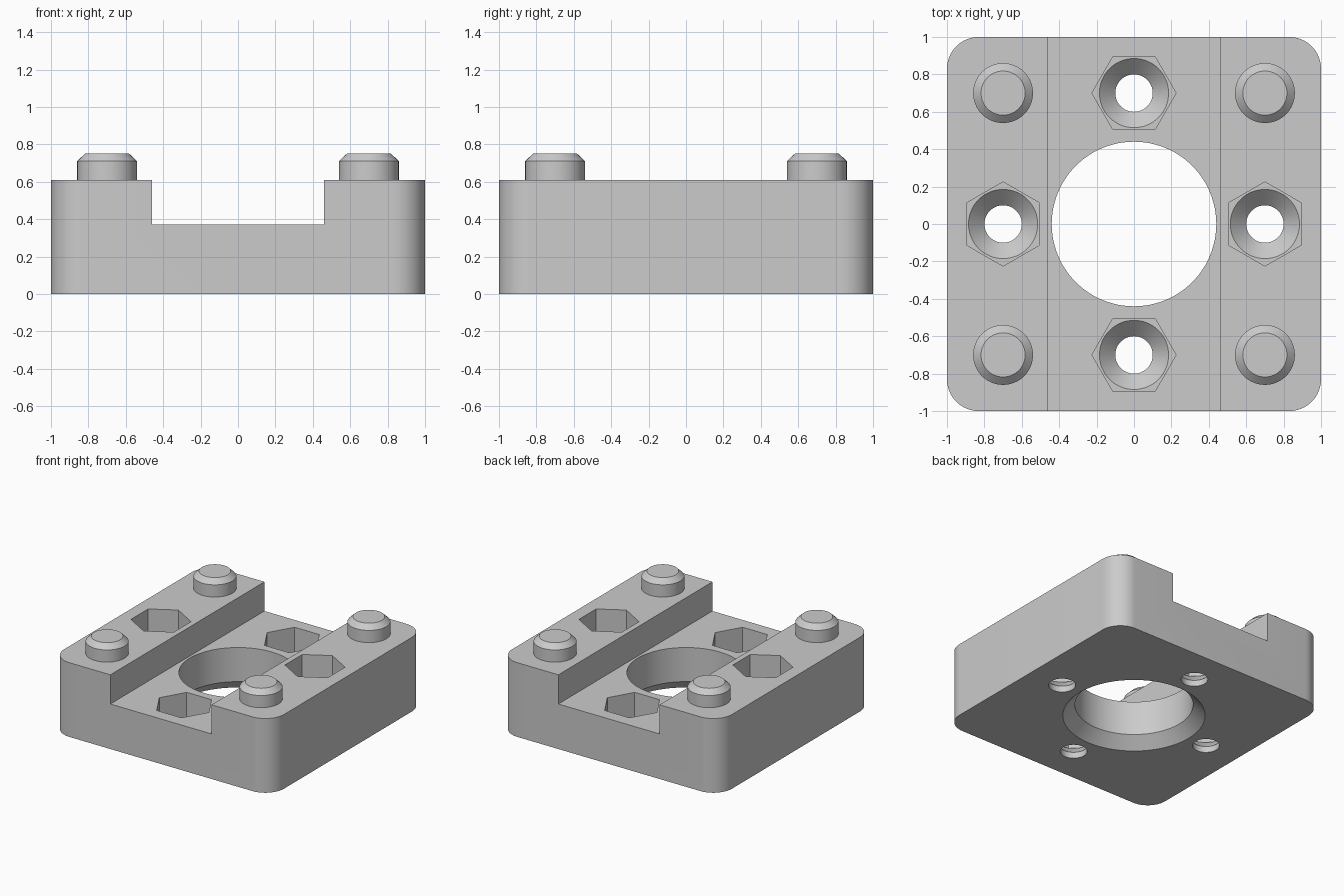
import bpy
import bmesh
from math import pi, cos, sin

cube = bpy.data.objects.get("Cube")
if cube:
    bpy.data.objects.remove(cube)

grey = bpy.data.materials.new("plain grey")
grey.use_nodes = True
grey.diffuse_color = (0.6, 0.6, 0.6, 1)
grey.node_tree.nodes["Principled BSDF"].inputs["Base Color"].default_value = (0.6, 0.6, 0.6, 1)


def new_object(name, bm):
    bmesh.ops.recalc_face_normals(bm, faces=bm.faces)
    mesh = bpy.data.meshes.new(name)
    bm.to_mesh(mesh)
    bm.free()
    mesh.materials.append(grey)
    obj = bpy.data.objects.new(name, mesh)
    bpy.context.collection.objects.link(obj)
    return obj


def box(name, x, y, z0, z1):
    bm = bmesh.new()
    bmesh.ops.create_cube(bm, size=1)
    for v in bm.verts:
        v.co = (v.co.x * x, v.co.y * y, z1 if v.co.z > 0 else z0)
    return bm


def turned(name, profile, at=(0, 0), sides=64, turn=0):
    """Closed solid from a list of (radius, height) rings."""
    bm = bmesh.new()
    rings = []
    for r, z in profile:
        angles = [turn + 2 * pi * i / sides for i in range(sides)]
        rings.append([bm.verts.new((at[0] + r * cos(a), at[1] + r * sin(a), z)) for a in angles])
    for low, high in zip(rings, rings[1:]):
        for i in range(sides):
            j = (i + 1) % sides
            bm.faces.new((low[i], low[j], high[j], high[i]))
    bm.faces.new(rings[0][::-1])
    bm.faces.new(rings[-1])
    return new_object(name, bm)


def cut(target, cutter):
    mod = target.modifiers.new("cut", "BOOLEAN")
    mod.operation = "DIFFERENCE"
    mod.solver = "EXACT"
    mod.object = cutter
    bpy.context.view_layer.objects.active = target
    bpy.ops.object.modifier_apply(modifier=mod.name)
    bpy.data.objects.remove(cutter)


# Block with rounded upright corners
bm = box("block", 2, 2, 0, 0.61)
upright = [e for e in bm.edges if abs(e.verts[0].co.z - e.verts[1].co.z) > 0.1]
bmesh.ops.bevel(bm, geom=upright, offset=0.17, segments=16, profile=0.5, affect="EDGES")
block = new_object("block", bm)

# Channel from front to back
cut(block, new_object("channel_cutter", box("channel", 0.92, 3, 0.37, 1)))

# Central bore, chamfered underneath
cut(block, turned("bore_cutter", [(0.63, -0.1), (0.44, 0.09), (0.44, 1)], sides=96))

# Four hexagonal pockets with countersunk screw holes
for x, y, turn in ((0.7, 0, pi / 2), (-0.7, 0, pi / 2), (0, 0.7, 0), (0, -0.7, 0)):
    cut(block, turned("pocket_cutter", [(0.225, 0.135), (0.225, 1)], (x, y), 6, turn))
    cut(block, turned("hole_cutter", [(0.1, -0.1), (0.1, 0.05), (0.19, 0.14)], (x, y)))

# Four chamfered locating pegs
parts = [block]
for x, side in ((0.7, "left"), (-0.7, "right")):
    for y, end in ((-0.7, "front"), (0.7, "back")):
        parts.append(turned(f"{end}_{side}_peg",
                            [(0.16, 0.6), (0.16, 0.71), (0.118, 0.75)], (x, y)))

bpy.ops.object.select_all(action="DESELECT")
for obj in parts:
    obj.select_set(True)
bpy.context.view_layer.objects.active = block
bpy.ops.object.shade_smooth_by_angle(angle=pi / 6)
